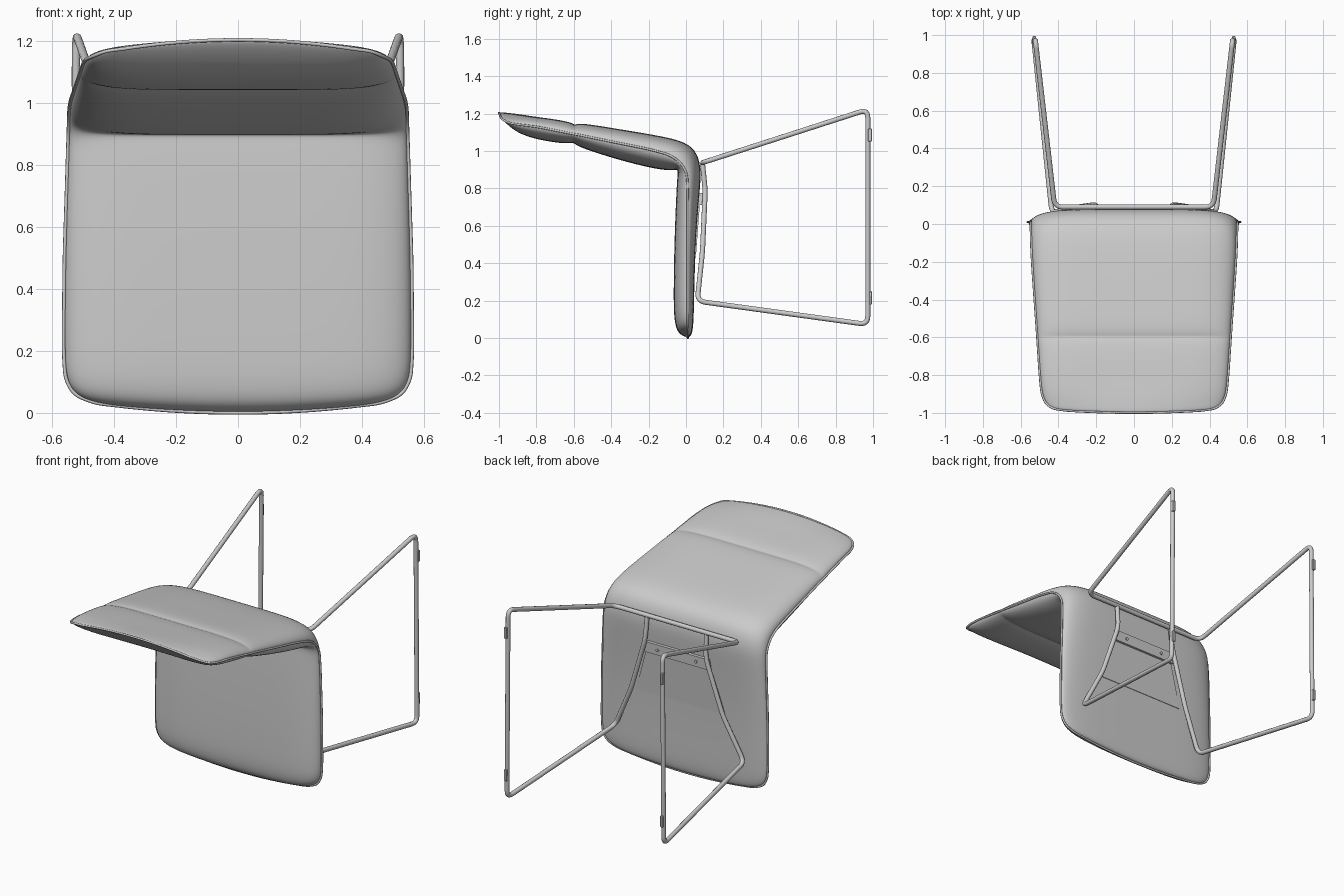
import bpy, bmesh, math
from mathutils import Vector

if "Cube" in bpy.data.objects:
    bpy.data.objects.remove(bpy.data.objects["Cube"])

# padded shell stations: seam (y,z), outer (y,z), inner (y,z), half width
ST = [
    (.010, .000, .010, .000, .010, .000, .36),
    (.010, .012, .027, .010, -.025, .014, .465),
    (.010, .040, .036, .040, -.050, .040, .53),
    (.010, .100, .041, .100, -.063, .100, .557),
    (.010, .200, .043, .200, -.067, .200, .563),
    (.010, .500, .050, .500, -.063, .500, .56),
    (.010, .780, .074, .800, -.050, .820, .551),
    (.005, .880, .082, .895, -.043, .890, .548),
    (-.03, .940, .062, .990, -.045, .902, .546),
    (-.09, .980, .000, 1.05, -.090, .893, .545),
    (-.20, 1.01, -.15, 1.083, -.22, .915, .54),
    (-.40, 1.05, -.38, 1.12, -.42, .970, .526),
    (-.57, 1.085, -.575, 1.153, -.585, 1.025, .514),
    (-.60, 1.09, -.595, 1.135, -.605, 1.05, .512),
    (-.63, 1.096, -.615, 1.158, -.63, 1.035, .51),
    (-.80, 1.13, -.80, 1.182, -.80, 1.06, .499),
    (-.90, 1.155, -.90, 1.198, -.90, 1.098, .49),
    (-.96, 1.178, -.96, 1.205, -.953, 1.145, .47),
    (-.99, 1.195, -.99, 1.207, -.985, 1.18, .43),
    (-1.0, 1.204, -1.0, 1.204, -1.0, 1.204, .36),
]
N = len(ST)
K = 8
US = [math.sin(math.pi / 2 * k / K) for k in range(-K, K + 1)]


def bow(i):
    """Curved front and top edges: shift (y,z) of the outer corners."""
    if i <= 3:
        return Vector((0, .02)) * (1 if i < 3 else .5)
    if i >= N - 4:
        return Vector((.012, -.028)) * (1 if i > N - 4 else .5)
    return Vector((0, 0))


def point(i, u, side):
    s = ST[i]
    seam = Vector(s[0:2])
    face = Vector(s[2:4]) if side > 0 else Vector(s[4:6])
    h = math.sqrt(max(0, 1 - abs(u) ** 6))
    p = seam + (face - seam) * h + bow(i) * u * u
    return Vector((s[6] * u, p.x, p.y))


def mesh_object(name, bm):
    bmesh.ops.recalc_face_normals(bm, faces=bm.faces)
    me = bpy.data.meshes.new(name)
    bm.to_mesh(me)
    bm.free()
    ob = bpy.data.objects.new(name, me)
    bpy.context.collection.objects.link(ob)
    return ob


def fillet(pts, r, closed=False):
    """Round the corners of a polyline."""
    out = []
    for i, p in enumerate(pts):
        if not closed and i in (0, len(pts) - 1):
            out.append(p)
            continue
        a, b = pts[i - 1], pts[(i + 1) % len(pts)]
        d = min(r, (a - p).length * .45, (b - p).length * .45)
        p0, p1 = p + (a - p).normalized() * d, p + (b - p).normalized() * d
        for j in range(7):
            t = j / 6
            out.append(p0 * (1 - t) ** 2 + p * 2 * t * (1 - t) + p1 * t * t)
    return out


def tube(name, pts, r, closed=False, res=3):
    cu = bpy.data.curves.new(name, 'CURVE')
    cu.dimensions = '3D'
    cu.bevel_depth = r
    cu.bevel_resolution = res
    cu.use_fill_caps = True
    sp = cu.splines.new('POLY')
    sp.points.add(len(pts) - 1)
    for q, p in zip(sp.points, pts):
        q.co = (*p, 1)
    sp.use_cyclic_u = closed
    ob = bpy.data.objects.new(name, cu)
    bpy.context.collection.objects.link(ob)
    return ob


# padded seat and backrest
bm = bmesh.new()
rings = []
for i in range(N):
    ring = [bm.verts.new(point(i, u, 1)) for u in US]
    ring += [bm.verts.new(point(i, u, -1)) for u in US[-2:0:-1]]
    rings.append(ring)
for a, b in zip(rings, rings[1:]):
    n = len(a)
    for k in range(n):
        bm.faces.new((a[k], a[(k + 1) % n], b[(k + 1) % n], b[k]))
bmesh.ops.remove_doubles(bm, verts=bm.verts, dist=1e-5)
for f in bm.faces:
    f.smooth = True
seat = mesh_object("padded_seat_and_back", bm)
sub = seat.modifiers.new("smooth", 'SUBSURF')
sub.levels = sub.render_levels = 2

# piping cord around the edge
loop = [point(i, 1, 1) for i in range(N)]
loop += [point(N - 1, u, 1) for u in US[-2:0:-1]]
loop += [point(i, -1, 1) for i in range(N - 1, -1, -1)]
loop += [point(0, u, 1) for u in US[1:-1]]
tube("edge_piping", fillet(loop, .05, True), .006, True, 2)

# bent tube sled frame
half = [Vector(p) for p in ((.2, .088, .935), (.205, .103, .79), (.31, .088, .46), (.435, .06, .197),
                            (.53, .972, .072), (.522, .972, 1.222), (.42, .09, .938))]
mirrored = [Vector((-p.x, p.y, p.z)) for p in reversed(half)]
tube("sled_frame", fillet(half + mirrored, .045), .0135)


# shaped plates under the seat, given as corner loops in (x, y, z)
def plate(name, corners, thick):
    b = bmesh.new()
    f = b.faces.new([b.verts.new(c) for c in corners])
    ext = bmesh.ops.extrude_face_region(b, geom=[f])
    vs = [v for v in ext['geom'] if isinstance(v, bmesh.types.BMVert)]
    bmesh.ops.translate(b, verts=vs, vec=(0, -thick, 0))
    return mesh_object(name, b)


plate("under_panel", [(-.2, .078, .77), (.2, .078, .77), (.3, .054, .45), (-.3, .054, .45)], .02)
plate("mounting_strip", [(-.21, .091, .775), (.21, .091, .775), (.22, .088, .71), (-.22, .088, .71)], .02)


def box(name, loc, size):
    b = bmesh.new()
    bmesh.ops.create_cube(b, size=1)
    bmesh.ops.scale(b, vec=size, verts=b.verts)
    bmesh.ops.translate(b, vec=loc, verts=b.verts)
    ob = mesh_object(name, b)
    bev = ob.modifiers.new("bevel", 'BEVEL')
    bev.width = .003
    return ob


# screws, floor glides
for side, s in (("left", -1), ("right", 1)):
    bpy.ops.mesh.primitive_cylinder_add(vertices=16, radius=.009, depth=.012,
                                        location=(s * .13, .09, .742), rotation=(math.pi / 2, 0, 0))
    bpy.context.object.name = side + "_screw"
    bpy.ops.object.shade_smooth_by_angle()
    for row, z in (("lower", .215), ("upper", 1.085)):
        box(f"{side}_{row}_glide", (s * .528, .983, z), (.018, .022, .07))
